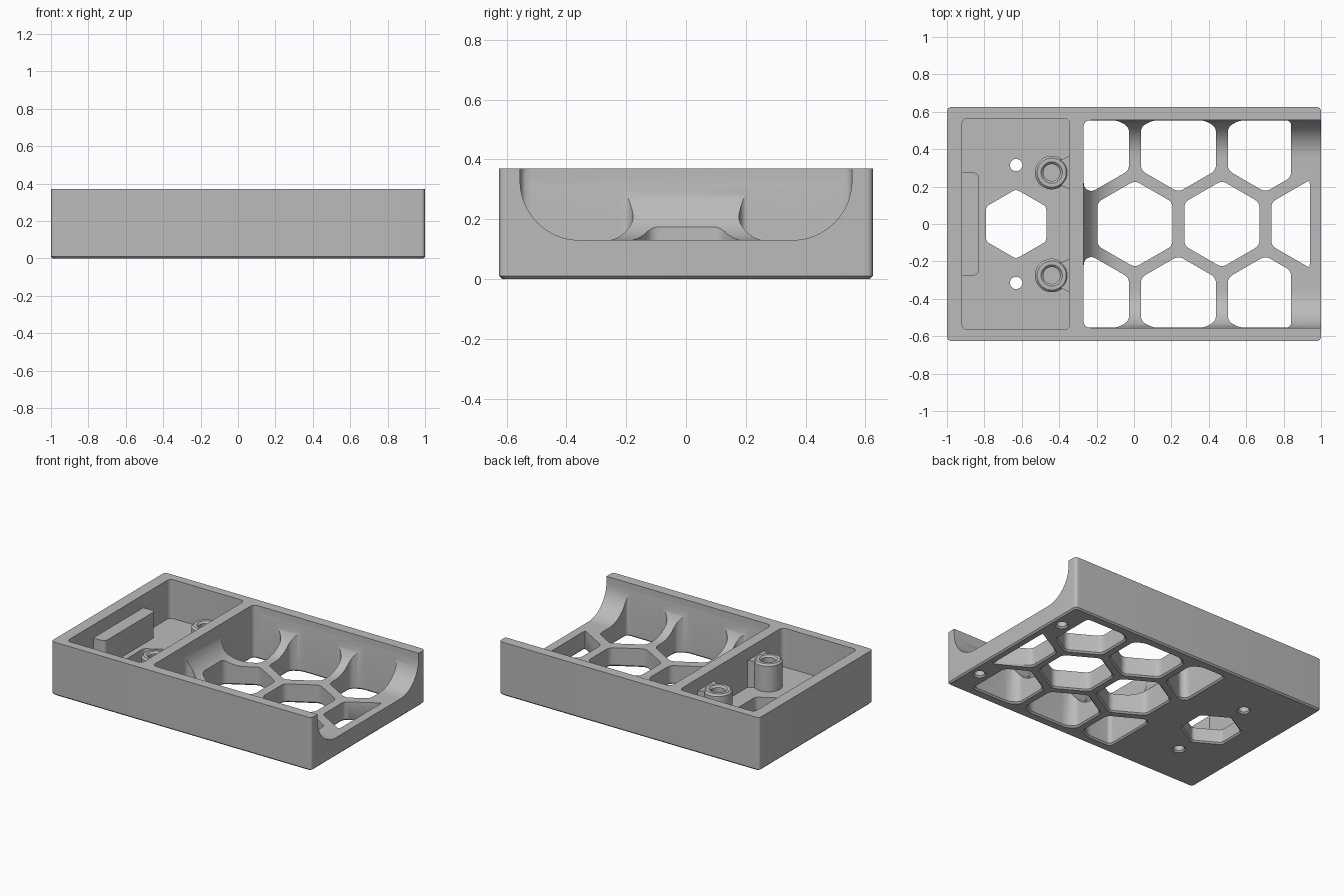
import bpy, bmesh, math
from mathutils import Vector

if "Cube" in bpy.data.objects:
    bpy.data.objects.remove(bpy.data.objects["Cube"])

grey = bpy.data.materials.new("plain grey")
grey.use_nodes = True
grey.diffuse_color = (0.5, 0.5, 0.5, 1)
grey.node_tree.nodes["Principled BSDF"].inputs["Base Color"].default_value = (0.5, 0.5, 0.5, 1)


# ---- 2D outlines ----
def rect(x0, x1, y0, y1):
    return [Vector(p) for p in ((x0, y0), (x1, y0), (x1, y1), (x0, y1))]


def ngon(cx, cy, r, n=32):
    # the half step gives hexagons upright sides facing x
    return [Vector((cx + r * math.cos((i + 0.5) * math.tau / n),
                    cy + r * math.sin((i + 0.5) * math.tau / n))) for i in range(n)]


def clip(pts, axis, limit, sign):
    out = []
    for a, b in zip(pts, pts[1:] + pts[:1]):
        da, db = sign * (limit - a[axis]), sign * (limit - b[axis])
        if da >= 0:
            out.append(a)
        if da * db < 0:
            out.append(a.lerp(b, da / (da - db)))
    return out


def rounded(pts, r, steps=6):
    out = []
    for i, p in enumerate(pts):
        prev, nxt = pts[i - 1], pts[(i + 1) % len(pts)]
        a = p + (prev - p).normalized() * min(r, (prev - p).length * 0.45)
        b = p + (nxt - p).normalized() * min(r, (nxt - p).length * 0.45)
        for k in range(steps + 1):
            t = k / steps
            out.append(a.lerp(p, t).lerp(p.lerp(b, t), t))
    return out


def grow(pts, d):
    lo = Vector((min(p.x for p in pts), min(p.y for p in pts)))
    hi = Vector((max(p.x for p in pts), max(p.y for p in pts)))
    mid, size = (lo + hi) / 2, hi - lo
    return [Vector((mid.x + (p.x - mid.x) * (1 + 2 * d / size.x),
                    mid.y + (p.y - mid.y) * (1 + 2 * d / size.y))) for p in pts]


# ---- solids and cuts ----
def loft(name, rings):
    bm = bmesh.new()
    loops = [[bm.verts.new((p.x, p.y, z)) for p in pts] for pts, z in rings]
    n = len(loops[0])
    for lo, hi in zip(loops, loops[1:]):
        for i in range(n):
            j = (i + 1) % n
            bm.faces.new((lo[i], lo[j], hi[j], hi[i]))
    bm.faces.new(loops[0][::-1])
    bm.faces.new(loops[-1])
    bmesh.ops.recalc_face_normals(bm, faces=bm.faces)
    me = bpy.data.meshes.new(name)
    bm.to_mesh(me)
    bm.free()
    me.materials.append(grey)
    ob = bpy.data.objects.new(name, me)
    bpy.context.collection.objects.link(ob)
    return ob


def activate(ob):
    bpy.ops.object.select_all(action='DESELECT')
    ob.select_set(True)
    bpy.context.view_layer.objects.active = ob


def combine(ob, other, operation='DIFFERENCE'):
    mod = ob.modifiers.new("boolean", 'BOOLEAN')
    mod.operation, mod.solver, mod.object = operation, 'EXACT', other
    activate(ob)
    bpy.ops.object.modifier_apply(modifier=mod.name)
    bpy.data.objects.remove(other)


def bore(ob, pts, top):
    # hole from below with a chamfered mouth
    combine(ob, loft("cutter", [(grow(pts, 0.02), -0.01), (pts, 0.01), (pts, top)]))


# ---- case body with chamfered base ----
HEIGHT, FLOOR, POCKET = 0.37, 0.13, 0.1
outline = rounded(rect(-1, 1, -0.625, 0.625), 0.025)
body = loft("case_body", [(grow(outline, -0.01), 0), (outline, 0.01), (outline, HEIGHT)])

# open-ended tray with a large fillet round its floor
fillet, rings = 0.2, []
for i in range(17):
    a = i / 16 * math.pi / 2
    d = fillet * (1 - math.sin(a))
    rings.append((rounded(rect(-0.27 + d, 1.2, d - 0.555, 0.555 - d), 0.04),
                  FLOOR + fillet * (1 - math.cos(a))))
rings.append((rings[-1][0], 0.5))
combine(body, loft("cutter", rings))

# electronics pocket
pocket = rounded(rect(-0.92, -0.345, -0.565, 0.565), 0.035)
combine(body, loft("cutter", [(pocket, POCKET), (pocket, 0.5)]))

# honeycomb openings
PITCH, RADIUS = 0.465, 0.232
for row in (-1, 0, 1):
    for col in range(3):
        cx = 0.005 + PITCH * (col - abs(row) / 2)
        cell = ngon(cx, row * PITCH * 0.866, RADIUS, 6)
        cell = clip(cell, 0, 0.84 if row else 0.94, 1)
        cell = clip(cell, 0, -0.269, -1)
        cell = clip(cell, 1, 0.554, 1)
        cell = clip(cell, 1, -0.554, -1)
        bore(body, rounded(cell, 0.03), 0.36)

# pocket hexagon, screw holes and blind holes under the open end
bore(body, rounded(ngon(-0.63, 0, 0.186, 6), 0.02), 0.2)
for side in (-1, 1):
    bore(body, ngon(-0.63, side * 0.315, 0.033), 0.2)
    bore(body, ngon(0.925, side * 0.4, 0.033), 0.07)

# ---- ledge on the end wall ----
ledge_shape = rounded(rect(-0.95, -0.83, -0.275, 0.275), 0.03)
ledge = loft("end_ledge", [(ledge_shape, POCKET - 0.02), (ledge_shape, 0.28)])
parts = [body, ledge]

# ---- screw bosses joined to the dividing wall ----
TOP = 0.29
for side, name in ((1, "back_screw_boss"), (-1, "front_screw_boss")):
    cy = side * 0.275
    post = ngon(-0.44, cy, 0.09)
    boss = loft(name, [(post, POCKET - 0.02), (post, TOP - 0.012), (grow(post, -0.012), TOP)])
    neck = [Vector((x, cy + y)) for x, y in
            ((-0.44, -0.07), (-0.385, -0.07), (-0.355, -0.085), (-0.33, -0.1),
             (-0.33, 0.1), (-0.355, 0.085), (-0.385, 0.07), (-0.44, 0.07))]
    combine(boss, loft("neck", [(neck, POCKET - 0.015), (neck, TOP - 0.005)]), 'UNION')
    hole = ngon(-0.44, cy, 0.045)
    combine(boss, loft("cutter", [(hole, 0.14), (hole, TOP - 0.012), (grow(hole, 0.02), TOP + 0.008)]))
    parts.append(boss)

for ob in parts:
    activate(ob)
    bpy.ops.object.shade_smooth_by_angle(angle=math.radians(30))
